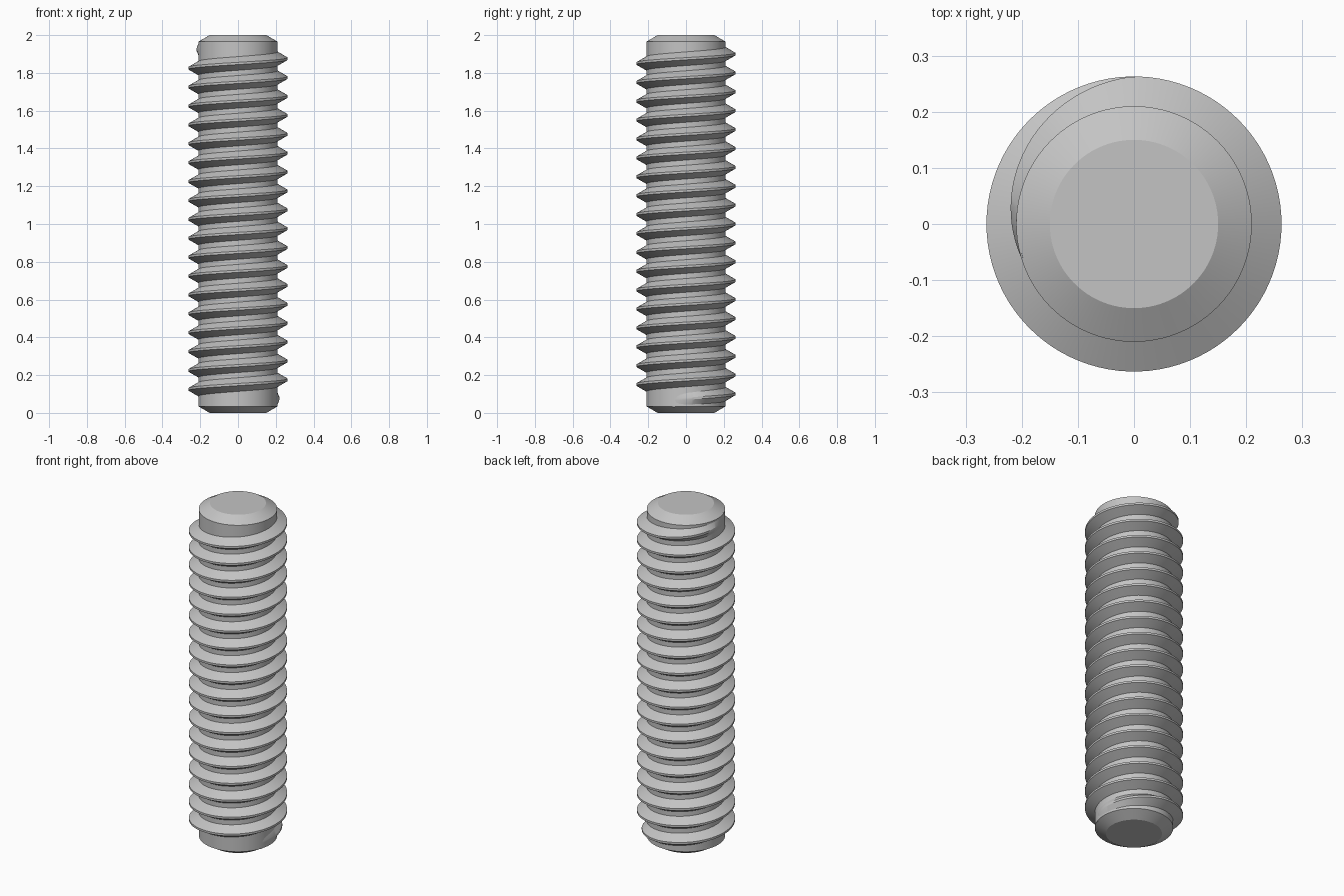
import bpy
import bmesh
from math import cos, sin, pi, radians

if "Cube" in bpy.data.objects:
    bpy.data.objects.remove(bpy.data.objects["Cube"], do_unlink=True)

LENGTH = 2.0
TIP_R, ROOT_R, CREST_R = 0.15, 0.21, 0.263
CHAMFER = 0.035
PITCH = 0.1
STEP = 4                      # degrees per segment
START, END = -20, 6680        # thread angles in degrees
FADE = 110                    # run-out angle at each end
FIRST_Z = 0.075               # crest height at angle zero

steel = bpy.data.materials.new("grey_steel")
steel.use_nodes = True
COLOR = (0.55, 0.55, 0.55, 1)
steel.diffuse_color = COLOR
steel.node_tree.nodes["Principled BSDF"].inputs["Base Color"].default_value = COLOR


def finish(name, bm):
    """Turn a bmesh into a smooth object with sharp edges kept."""
    bmesh.ops.recalc_face_normals(bm, faces=bm.faces)
    mesh = bpy.data.meshes.new(name)
    bm.to_mesh(mesh)
    bm.free()
    mesh.materials.append(steel)
    obj = bpy.data.objects.new(name, mesh)
    bpy.context.collection.objects.link(obj)
    bpy.ops.object.select_all(action="DESELECT")
    obj.select_set(True)
    bpy.context.view_layer.objects.active = obj
    bpy.ops.object.shade_smooth_by_angle(angle=radians(25))


def bridge(bm, rings):
    """Join closed rings into a tube and cap both ends."""
    n = len(rings[0])
    for a, b in zip(rings, rings[1:]):
        for i in range(n):
            j = (i + 1) % n
            bm.faces.new((a[i], a[j], b[j], b[i]))
    bm.faces.new(rings[0])
    bm.faces.new(rings[-1])


# Chamfered rod core
bm = bmesh.new()
profile = [(TIP_R, 0), (ROOT_R, CHAMFER), (ROOT_R, LENGTH - CHAMFER), (TIP_R, LENGTH)]
count = 360 // STEP
bridge(bm, [[bm.verts.new((r * cos(2 * pi * i / count), r * sin(2 * pi * i / count), z))
             for i in range(count)] for r, z in profile])
finish("rod_core", bm)

# Helical thread ridge, fading into the core at both ends
bm = bmesh.new()
foot_r = ROOT_R - 0.003
rings = []
for deg in range(START, END + 1, STEP):
    fade = min(1, (deg - START) / FADE, (END - deg) / FADE)
    crest_r = foot_r + 0.001 + (CREST_R - foot_r - 0.001) * fade
    a, z = radians(deg), FIRST_Z + PITCH * deg / 360
    section = [(foot_r, -0.038), (crest_r, -0.006), (crest_r, 0.006), (foot_r, 0.038)]
    rings.append([bm.verts.new((r * cos(a), r * sin(a), z + dz)) for r, dz in section])
bridge(bm, rings)
finish("thread", bm)
